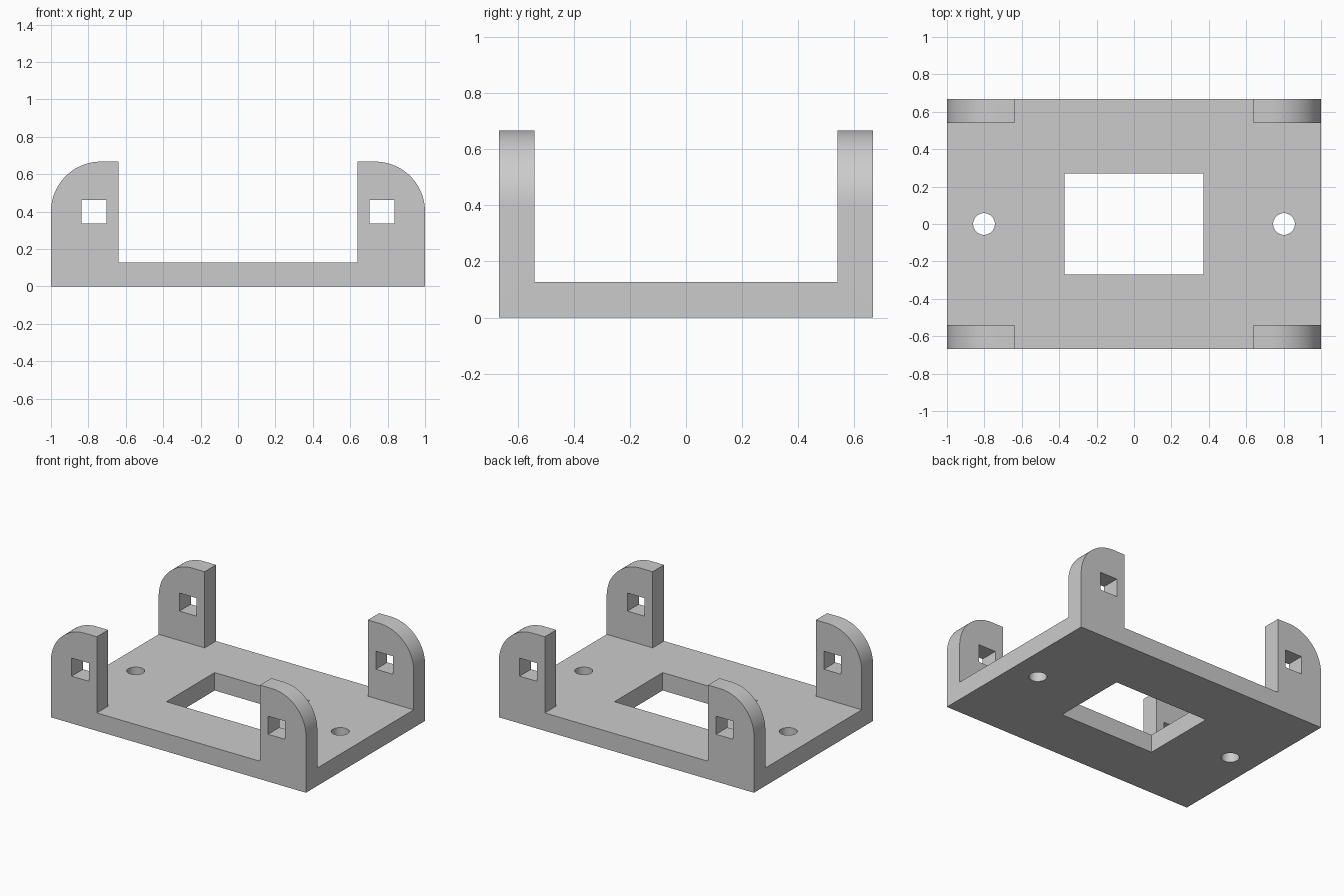
import bpy, bmesh
from math import sin, cos, pi, radians

if "Cube" in bpy.data.objects:
    bpy.data.objects.remove(bpy.data.objects["Cube"])

HALF_X, HALF_Y, HEIGHT = 1.0, 0.667, 0.667
FLOOR = 0.127            # base plate thickness
LUG_X, LUG_Y = 0.64, 0.54  # inner faces of the corner lugs
RADIUS = 0.267           # rounded lug corner

grey = bpy.data.materials.new("plain grey")
grey.use_nodes = True
grey.diffuse_color = (0.6, 0.6, 0.6, 1)
grey.node_tree.nodes["Principled BSDF"].inputs["Base Color"].default_value = (0.6, 0.6, 0.6, 1)


def make_object(name, bm):
    bmesh.ops.recalc_face_normals(bm, faces=bm.faces)
    mesh = bpy.data.meshes.new(name)
    bm.to_mesh(mesh)
    bm.free()
    mesh.materials.append(grey)
    obj = bpy.data.objects.new(name, mesh)
    bpy.context.collection.objects.link(obj)
    return obj


def box(name, low, high):
    bm = bmesh.new()
    bmesh.ops.create_cube(bm, size=1)
    for v in bm.verts:
        v.co = [(a + b) / 2 + c * (b - a) for a, b, c in zip(low, high, v.co)]
    return make_object(name, bm)


def cylinder(name, x, radius):
    bm = bmesh.new()
    bmesh.ops.create_cone(bm, cap_ends=True, segments=48, radius1=radius, radius2=radius, depth=1)
    bmesh.ops.translate(bm, verts=bm.verts, vec=(x, 0, 0))
    return make_object(name, bm)


# Bracket body: U-shaped front profile with rounded outer corners, extruded in depth
steps = 24
arc = [(HALF_X - RADIUS + RADIUS * cos(pi / 2 * i / steps),
        HEIGHT - RADIUS + RADIUS * sin(pi / 2 * i / steps)) for i in range(steps + 1)]
right_half = [(HALF_X, 0)] + arc + [(LUG_X, HEIGHT), (LUG_X, FLOOR)]
profile = right_half + [(-x, z) for x, z in reversed(right_half)]
bm = bmesh.new()
face = bm.faces.new([bm.verts.new((x, -HALF_Y, z)) for x, z in profile])
extruded = bmesh.ops.extrude_face_region(bm, geom=[face])["geom"]
bmesh.ops.translate(bm, verts=[g for g in extruded if isinstance(g, bmesh.types.BMVert)],
                    vec=(0, 2 * HALF_Y, 0))
body = make_object("mounting_bracket", bm)

# Cutters: gap between front and back lugs, centre window, pin and screw holes
cutters = [box("lug_gap_cutter", (-2, -LUG_Y, FLOOR), (2, LUG_Y, 1)),
           box("window_cutter", (-0.372, -0.27, -1), (0.372, 0.27, 1))]
for side in (-1, 1):
    inner, outer = sorted((side * 0.703, side * 0.837))
    cutters.append(box("pin_hole_cutter", (inner, -1, 0.335), (outer, 1, 0.463)))
    cutters.append(cylinder("screw_hole_cutter", side * 0.802, 0.058))

bpy.context.view_layer.objects.active = body
for cutter in cutters:
    mod = body.modifiers.new(cutter.name, "BOOLEAN")
    mod.operation = "DIFFERENCE"
    mod.solver = "EXACT"
    mod.object = cutter
    cutter.hide_render = True
    bpy.ops.object.modifier_apply(modifier=mod.name)
for cutter in cutters:
    bpy.data.objects.remove(cutter)

# Smooth the rounded corners and screw holes, keep the machined edges crisp
for obj in bpy.context.selected_objects:
    obj.select_set(False)
body.select_set(True)
bpy.ops.object.shade_smooth_by_angle(angle=radians(30))
